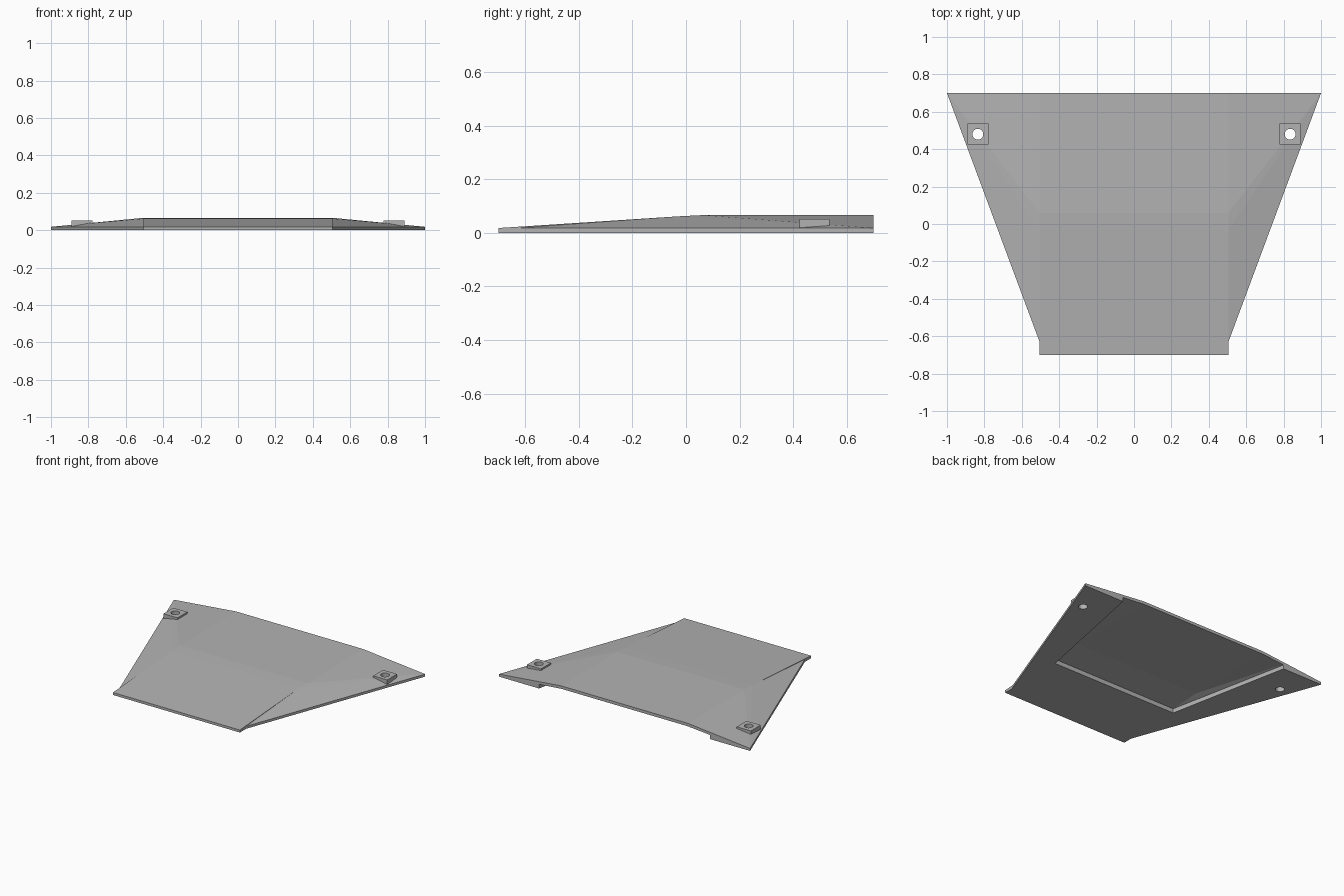
import bpy, bmesh, math

if "Cube" in bpy.data.objects:
    bpy.data.objects.remove(bpy.data.objects["Cube"], do_unlink=True)

# Single grey material
grey = bpy.data.materials.new("plain_grey")
grey.use_nodes = True
colour = (0.45, 0.45, 0.45, 1)
grey.diffuse_color = colour
grey.node_tree.nodes["Principled BSDF"].inputs["Base Color"].default_value = colour


def finish(name, bm):
    bmesh.ops.recalc_face_normals(bm, faces=bm.faces)
    mesh = bpy.data.meshes.new(name)
    bm.to_mesh(mesh)
    bm.free()
    mesh.materials.append(grey)
    ob = bpy.data.objects.new(name, mesh)
    bpy.context.collection.objects.link(ob)
    return ob


def mirrored_solid(name, ridge, rim, floor_z):
    """Solid with a flat floor: a centre strip across +-ridge, flanks down to the rim."""
    bm = bmesh.new()
    cache = {}

    def v(p, s=1):
        key = (round(p[0] * s, 4), round(p[1], 4), round(p[2], 4))
        if key not in cache:
            cache[key] = bm.verts.new(key)
        return cache[key]

    def face(points, s=1):
        bm.faces.new([v(p, s) for p in points])

    def low(p):
        return (p[0], p[1], floor_z)

    def flip(p):
        return (-p[0], p[1], p[2])

    # Centre strip
    for a, b in zip(ridge, ridge[1:]):
        face([a, b, flip(b), flip(a)])
    front, back = ridge[0], ridge[-1]
    corner = rim[-1]
    for s in (1, -1):
        # Flank fans out from the back corner, starting at the first rim point
        fan = ([rim[0]] if len(rim) > 1 else [ridge[0]])
        fan += ridge[1:]
        for a, b in zip(fan, fan[1:]):
            face([a, b, corner], s)
        # Side walls
        if len(rim) > 1:
            face([front, ridge[1], rim[0], low(rim[0]), low(front)], s)
            face([rim[0], corner, low(corner), low(rim[0])], s)
        else:
            face([front, corner, low(corner), low(front)], s)
    # End walls and floor
    face([front, low(front), low(flip(front)), flip(front)])
    face([corner, back, flip(back), flip(corner), low(flip(corner)), low(corner)])
    half = [low(front)] + [low(p) for p in rim]
    face(half + [flip(p) for p in reversed(half)])
    return finish(name, bm)


def cylinder(name, x, y, z, radius, depth):
    bm = bmesh.new()
    bmesh.ops.create_cone(bm, cap_ends=True, segments=32, radius1=radius,
                          radius2=radius, depth=depth)
    bmesh.ops.translate(bm, verts=bm.verts, vec=(x, y, z))
    return finish(name, bm)


def cut(ob, cutter):
    mod = ob.modifiers.new("cut", 'BOOLEAN')
    mod.operation = 'DIFFERENCE'
    mod.solver = 'EXACT'
    mod.object = cutter
    cutter.hide_render = True
    bpy.context.view_layer.objects.active = ob
    bpy.ops.object.modifier_apply(modifier=mod.name)


# Wedge-shaped ramp plate with sloping flanks
ramp = mirrored_solid(
    "ramp_plate",
    ridge=[(0.505, -0.7, 0.018), (0.505, -0.03, 0.0615),
           (0.505, 0.06, 0.066), (0.505, 0.7, 0.066)],
    rim=[(0.505, -0.63, 0.018), (1.0, 0.7, 0.018)], floor_z=0.0)

# Hollow under the ramp, open at the back
pocket = mirrored_solid(
    "pocket_cutter",
    ridge=[(0.5, -0.2, 0.031), (0.5, 0.03, 0.045), (0.5, 0.8, 0.045)],
    rim=[(0.70, 0.8, 0.028)], floor_z=-0.05)
cut(ramp, pocket)
bpy.data.objects.remove(pocket, do_unlink=True)

# Square mounting lugs with bolt holes through lug and plate
for side, s in (("left", 1), ("right", -1)):
    x, y = 0.835 * s, 0.48
    bm = bmesh.new()
    bmesh.ops.create_cube(bm, size=1)
    bmesh.ops.scale(bm, verts=bm.verts, vec=(0.112, 0.112, 0.034))
    bmesh.ops.translate(bm, verts=bm.verts, vec=(x, y, 0.035))
    lug = finish(side + "_mounting_lug", bm)
    drill = cylinder("drill_cutter", x, y, 0.03, 0.029, 0.3)
    cut(lug, drill)
    cut(ramp, drill)
    bpy.data.objects.remove(drill, do_unlink=True)
